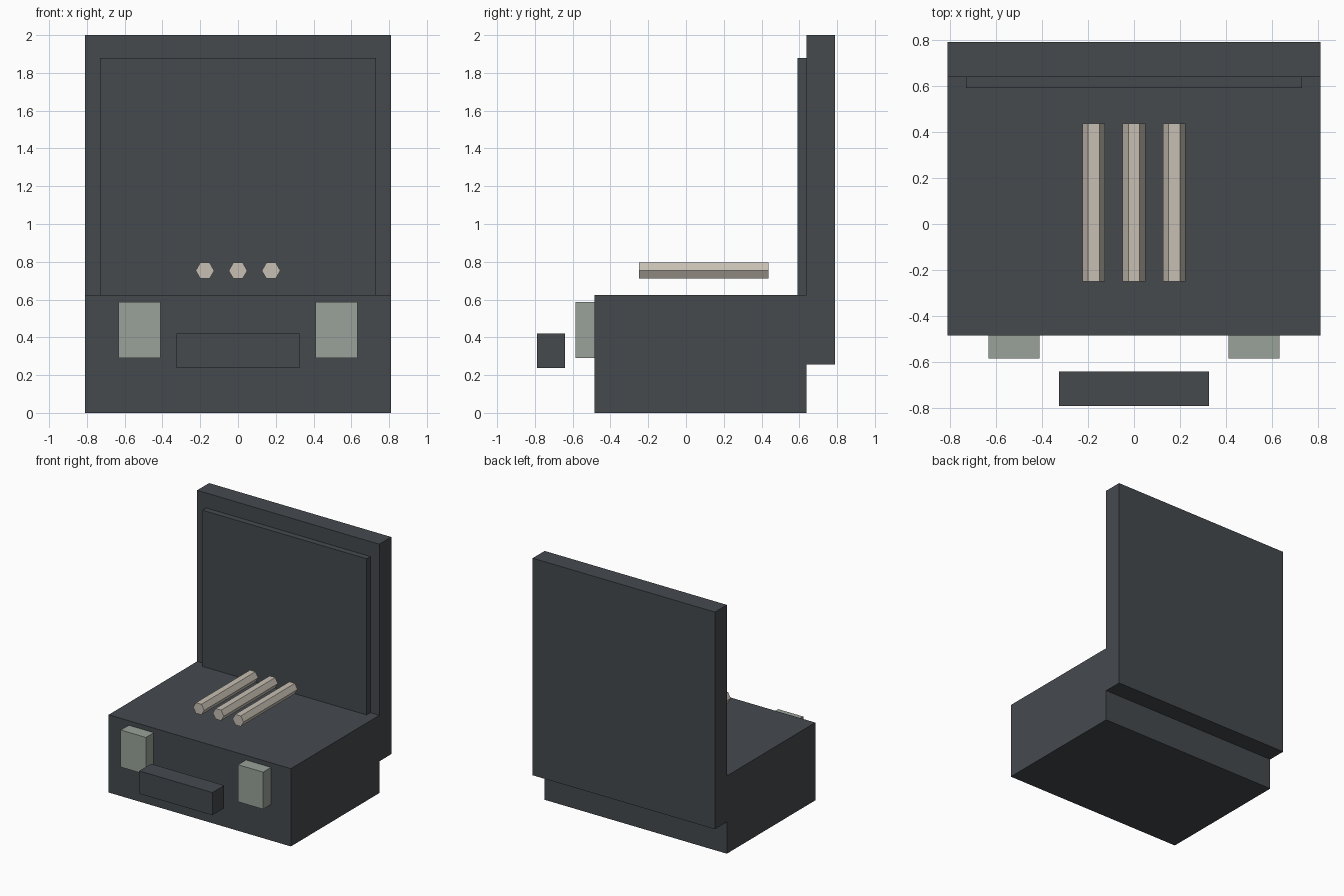
import bpy, math

if "Cube" in bpy.data.objects:
    bpy.data.objects.remove(bpy.data.objects["Cube"])


def material(name, rgb):
    m = bpy.data.materials.new(name)
    m.diffuse_color = (*rgb, 1)
    m.use_nodes = True
    m.node_tree.nodes["Principled BSDF"].inputs["Base Color"].default_value = m.diffuse_color
    return m


dark = material("charcoal", (0.060, 0.067, 0.076))
metal = material("grey_green_metal", (0.32, 0.365, 0.32))
cream = material("warm_cream", (0.57, 0.52, 0.45))


def box(name, x, y, z, mat):
    """Box from (min, max) ranges on each axis."""
    bpy.ops.mesh.primitive_cube_add(size=1, location=[sum(r) / 2 for r in (x, y, z)])
    o = bpy.context.object
    o.name = name
    o.scale = [r[1] - r[0] for r in (x, y, z)]
    bpy.ops.object.transform_apply(location=False, rotation=False, scale=True)
    o.data.materials.append(mat)
    return o


# Case body, open lid and the raised lining inside the lid
box("case_body", (-0.81, 0.81), (-0.485, 0.638), (0, 0.625), dark)
box("lid", (-0.81, 0.81), (0.638, 0.79), (0.255, 2.0), dark)
box("lid_lining", (-0.73, 0.73), (0.59, 0.638), (0.625, 1.88), dark)

# Carrying handle in front of the case
box("handle", (-0.325, 0.325), (-0.79, -0.64), (0.237, 0.42), dark)

# Pair of latches
for side, label in ((-1, "left"), (1, "right")):
    box("latch_" + label, sorted((side * 0.41, side * 0.633)), (-0.585, -0.485),
        (0.29, 0.588), metal)

# Three hexagonal rods above the case, flat side up
for i in range(3):
    bpy.ops.mesh.primitive_cylinder_add(
        vertices=6, radius=0.049, depth=0.687,
        location=((i - 1) * 0.175, 0.094, 0.753),
        rotation=(math.radians(90), 0, 0))
    rod = bpy.context.object
    rod.name = f"rod_{i + 1}"
    # turn the hexagon so its corners point sideways
    for v in rod.data.vertices:
        v.co.x, v.co.y = v.co.y, -v.co.x
    rod.data.materials.append(cream)
